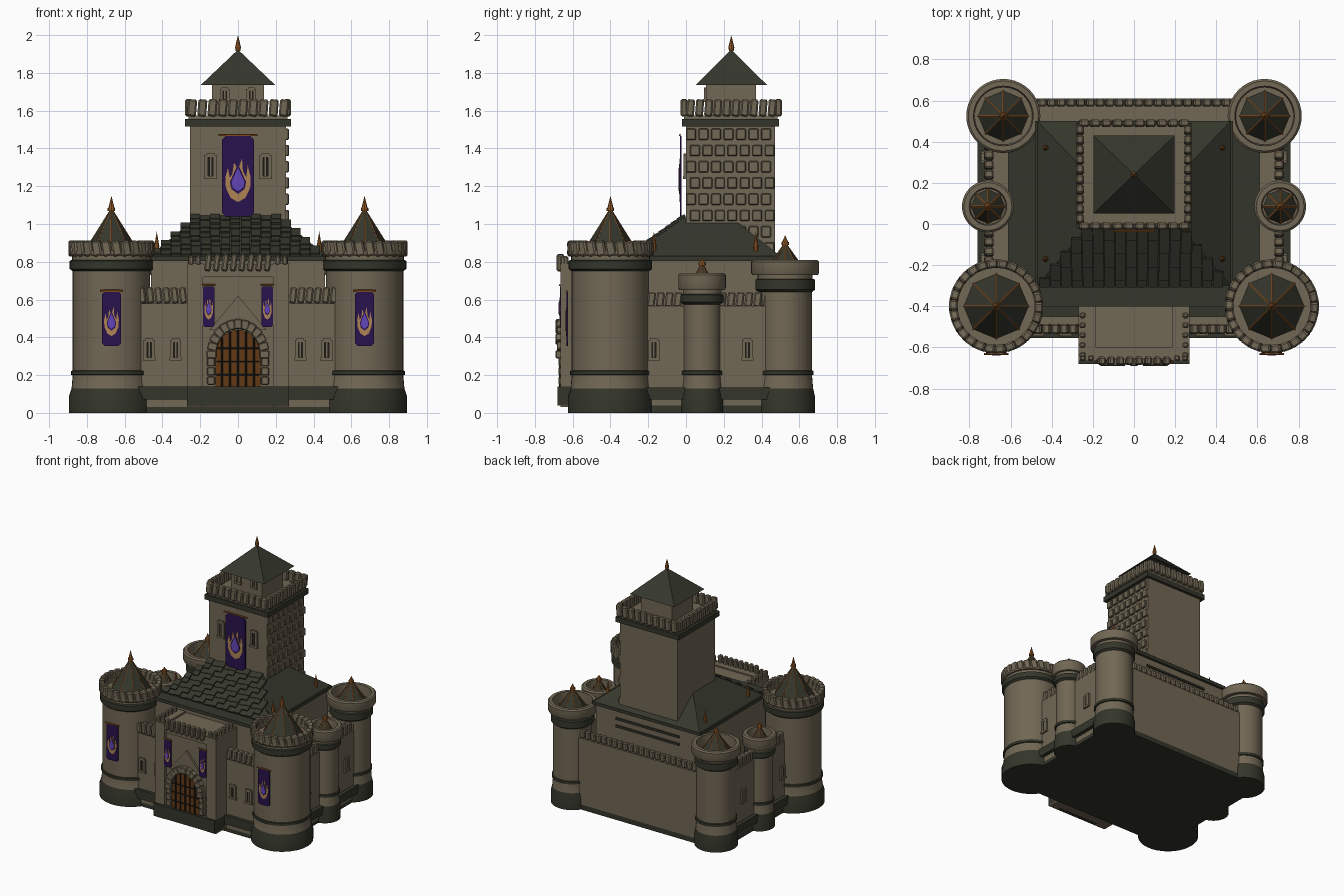
import bpy, bmesh, math
from mathutils import Matrix, Vector

if "Cube" in bpy.data.objects:
    bpy.data.objects.remove(bpy.data.objects["Cube"])

COLORS = {
    "stone": (0.165, 0.135, 0.088), "dark_stone": (0.034, 0.036, 0.023),
    "roof_slate": (0.036, 0.038, 0.025), "copper": (0.30, 0.10, 0.02),
    "wood": (0.12, 0.04, 0.008), "iron": (0.012, 0.011, 0.009),
    "purple_cloth": (0.022, 0.006, 0.075), "gold_thread": (0.42, 0.23, 0.09),
    "lavender": (0.12, 0.06, 0.48)}
NAMES = list(COLORS)
MATS = []
for n, c in COLORS.items():
    m = bpy.data.materials.new(n)
    m.diffuse_color = (*c, 1)
    m.use_nodes = True
    m.node_tree.nodes["Principled BSDF"].inputs["Base Color"].default_value = m.diffuse_color
    MATS.append(m)
I = Matrix.Identity(4)


def finish(bm, name, smooth=False):
    bmesh.ops.recalc_face_normals(bm, faces=bm.faces[:])
    me = bpy.data.meshes.new(name)
    bm.to_mesh(me)
    bm.free()
    for m in MATS:
        me.materials.append(m)
    ob = bpy.data.objects.new(name, me)
    bpy.context.collection.objects.link(ob)
    if smooth:
        bpy.ops.object.select_all(action='DESELECT')
        ob.select_set(True)
        bpy.context.view_layer.objects.active = ob
        bpy.ops.object.shade_smooth_by_angle(angle=math.radians(35))
    return ob


def box(bm, x0, x1, y0, y1, z0, z1, mat, M=I, bevel=0):
    T = Matrix.Translation(((x0+x1)/2, (y0+y1)/2, (z0+z1)/2)) @ Matrix.Diagonal((x1-x0, y1-y0, z1-z0, 1))
    vs = bmesh.ops.create_cube(bm, size=1, matrix=M @ T)["verts"]
    for f in {f for v in vs for f in v.link_faces}:
        f.material_index = NAMES.index(mat)
    if bevel:
        bmesh.ops.bevel(bm, geom=list({e for v in vs for e in v.link_edges}), offset=bevel,
                        segments=1, affect='EDGES', material=-1)


def cone(bm, x, y, z0, z1, r0, r1, seg, mat, spin=0):
    M = Matrix.Translation((x, y, (z0+z1)/2)) @ Matrix.Rotation(spin, 4, 'Z')
    vs = bmesh.ops.create_cone(bm, cap_ends=True, segments=seg, radius1=r0, radius2=r1, depth=z1-z0, matrix=M)["verts"]
    for f in {f for v in vs for f in v.link_faces}:
        f.material_index = NAMES.index(mat)


def rod(bm, a, b, r, mat):
    a, b = Vector(a), Vector(b)
    d = b - a
    M = Matrix.Translation((a+b)/2) @ d.to_track_quat('Z', 'Y').to_matrix().to_4x4()
    vs = bmesh.ops.create_cone(bm, cap_ends=True, segments=5, radius1=r, radius2=r, depth=d.length, matrix=M)["verts"]
    for f in {f for v in vs for f in v.link_faces}:
        f.material_index = NAMES.index(mat)


def plate(bm, pts, y0, y1, mat):
    """Flat outline in x,z made solid from y0 (front) to y1."""
    A = [bm.verts.new((x, y0, z)) for x, z in pts]
    B = [bm.verts.new((x, y1, z)) for x, z in pts]
    n = len(pts)
    fs = [bm.faces.new(A), bm.faces.new(B[::-1])]
    fs += [bm.faces.new((A[i], B[i], B[(i+1) % n], A[(i+1) % n])) for i in range(n)]
    for f in fs:
        f.material_index = NAMES.index(mat)


def frustum(bm, lo, hi, z0, z1, mat):
    """lo/hi are (x0,x1,y0,y1) rectangles."""
    q = lambda r, z: [bm.verts.new((r[a], r[b], z)) for a, b in ((0, 2), (1, 2), (1, 3), (0, 3))]
    A, B = q(lo, z0), q(hi, z1)
    fs = [bm.faces.new(A[::-1]), bm.faces.new(B)]
    fs += [bm.faces.new((A[i], A[(i+1) % 4], B[(i+1) % 4], B[i])) for i in range(4)]
    for f in fs:
        f.material_index = NAMES.index(mat)


def merlons(bm, p, q, n, depth, z0, z1, fill=0.86, tilt=0.12):
    """Row of slightly leaning battlement blocks from p to q."""
    p, q = Vector((*p, 0)), Vector((*q, 0))
    d = q - p
    w = d.length / n * fill
    for i in range(n):
        c = p + d * ((i + .5) / n)
        M = (Matrix.Translation((c.x, c.y, (z0+z1)/2)) @ Matrix.Rotation(math.atan2(d.y, d.x), 4, 'Z')
             @ Matrix.Rotation(tilt, 4, 'Y'))
        h = (z1 - z0) / 2
        box(bm, -w/2, w/2, -depth/2, depth/2, -h, h, "stone", M, 0.008)


def window(bm, x, y, z, w, h, rot=0):
    M = Matrix.Translation((x, y, z)) @ Matrix.Rotation(rot, 4, 'Z')
    for s in (-1, 1):
        box(bm, s*w/2-.009, s*w/2+.009, -.012, .01, -h/2, h/2, "stone", M)
    box(bm, -w/2, w/2, -.004, .01, -h/2, h/2, "iron", M)
    box(bm, -w/2-.012, w/2+.012, -.016, .01, -h/2-.008, -h/2+.008, "stone", M)
    box(bm, -w/2, w/2, -.012, .01, h/2-.012, h/2+.008, "stone", M)
    box(bm, -.004, .004, -.008, .01, -h/2, h/2, "stone", M)


# Round towers: x, y, body radius, base radius, crown radius, band z, crown z0, z1, cone radius, apex, tip
def round_tower(name, x, y, rb, rbase, rc, zb, zc, zt, rcone, apex, tip, blocks):
    prof = [(0, 0, 1), (rbase, 0, 1), (rbase, .085, 1), (rb+.006, .13, 0), (rb, .20, 1), (rb+.009, .202, 1),
            (rb+.009, .222, 1), (rb, .224, 0), (rb, zb, 1), (rb+.016, zb+.012, 1), (rb+.016, zc-.025, 1),
            (rb+.004, zc-.02, 0), (rb+.004, zc, 0), (rc-.006, zc, 0), (rc, zc+.012, 0)]
    prof += [(rc-.005, zc+.03, 0), (rc-.04, zc+.03, 0)] if blocks else [(rc, zt-.01, 0), (rc-.01, zt, 0), (rc-.035, zt, 0)]
    prof += [(rc-.04, zc, 0), (0, zc, 0)]
    bm = bmesh.new()
    N = 40
    rings = [[bm.verts.new((x+r*math.cos(2*math.pi*k/N), y+r*math.sin(2*math.pi*k/N), z)) for k in range(N)]
             if r else [bm.verts.new((x, y, z))] for r, z, _ in prof]
    for j in range(len(prof)-1):
        for k in range(N):
            l = (k+1) % N
            a, b = rings[j], rings[j+1]
            vs = [a[k], a[l], b[l], b[k]] if len(a) > 1 and len(b) > 1 else (
                [a[0], b[l], b[k]] if len(a) == 1 else [a[k], a[l], b[0]])
            bm.faces.new(vs).material_index = prof[j][2]
    finish(bm, name, True)
    if blocks:
        bm = bmesh.new()
        for k in range(blocks):
            a = 2*math.pi*k/blocks
            M = (Matrix.Translation((x, y, 0)) @ Matrix.Rotation(a, 4, 'Z')
                 @ Matrix.Translation((rc-.022, 0, (zc+zt)/2)) @ Matrix.Rotation(.2, 4, 'X'))
            w, h = math.pi*rc/blocks*.9, (zt-zc)/2
            box(bm, -.02, .022, -w, w, -h, h, "stone", M, .008)
        finish(bm, name + "_battlements")
    # spire with copper ribs and finial
    bm = bmesh.new()
    z0 = zc - .005
    cone(bm, x, y, z0, apex, rcone, .004, 8, "roof_slate")
    for k in range(8):
        a = math.pi*k/4
        rod(bm, (x+rcone*math.cos(a), y+rcone*math.sin(a), z0), (x, y, apex), .004, "copper")
    cone(bm, x, y, apex-.01, apex+.005, .02, .02, 8, "copper")
    cone(bm, x, y, apex+.005, tip, .016, 0, 8, "copper")
    finish(bm, name + "_spire")


for s, side in ((-1, "left"), (1, "right")):
    round_tower(f"front_{side}_tower", s*.67, -.40, .205, .226, .228, .75, .83, .91, .16, 1.08, 1.15, 26)
    round_tower(f"back_{side}_tower", s*.635, .525, .142, .158, .18, .64, .73, .81, .125, .90, .94, 0)
    round_tower(f"middle_{side}_tower", s*.71, .085, .098, .112, .126, .575, .65, .74, .085, .79, .82, 0)

# Outer curtain walls with plinth and battlements
bm = bmesh.new()
box(bm, -.73, .73, -.53, .61, 0, .04, "dark_stone")
box(bm, -.70, .70, -.53, -.45, .03, .58, "stone")
box(bm, -.70, .70, .50, .61, .03, .57, "stone")
for s in (-1, 1):
    a, b = sorted((s*.61, s*.73))
    box(bm, a, b, -.45, .55, .03, .565, "stone")
    a, b = sorted((s*.70, s*.76))
    box(bm, a, b, -.45, .5, .07, .135, "dark_stone")
    merlons(bm, (s*.705, -.3), (s*.705, .45), 16, .045, .56, .64)
    merlons(bm, (s*.27, -.51), (s*.53, -.51), 6, .05, .58, .665)
    for x in (.33, .47):
        window(bm, s*x, -.53, .335, .04, .10)
    for y in (-.17, .325):
        window(bm, s*.73, y, .335, .04, .10, s*math.pi/2)
box(bm, -.55, .55, -.555, -.5, .07, .14, "dark_stone")
merlons(bm, (-.52, .59), (.52, .59), 22, .04, .57, .63)
finish(bm, "curtain_walls")

# Keep body and hipped roof
bm = bmesh.new()
box(bm, -.46, .46, -.39, .48, .03, .81, "stone")
for z in (.68, .74):
    box(bm, -.28, .28, .47, .492, z-.008, z+.008, "dark_stone")
finish(bm, "keep")
bm = bmesh.new()
box(bm, -.48, .48, -.40, .50, .805, .83, "roof_slate")
frustum(bm, (-.47, .47, -.30, .50), (-.22, .22, -.01, .24), .83, 1.035, "roof_slate")
finish(bm, "keep_roof")
bm = bmesh.new()
ROWS = 9
tilt = Matrix.Rotation(math.atan2(.205, .29) - .12, 4, 'X')
for r in range(ROWS):
    t = (r + .5) / ROWS
    half = .46 - .23*t
    n = round(half*2/.052)
    w = 2*half/n
    for i in range(n):
        x = -half + (i+.5)*w + (.25*w if r % 2 else -.25*w)
        M = Matrix.Translation((x, -.30+.29*t, .842+.205*t - .006*(i % 2))) @ tilt
        box(bm, -w*.47, w*.47, -.024, .024, -.006, .006, "roof_slate", M)
finish(bm, "roof_shingles")
bm = bmesh.new()
for x in (-.43, .43):
    for y in (-.17, .37):
        cone(bm, x, y, .84, .88, .012, .012, 8, "copper")
        cone(bm, x, y, .88, .96, .014, 0, 8, "copper")
finish(bm, "roof_finials")

# Great square tower
bm = bmesh.new()
box(bm, -.255, .255, 0, .47, .8, 1.53, "stone")
box(bm, -.28, .28, -.022, .492, 1.515, 1.555, "dark_stone")
box(bm, -.262, .262, -.01, .485, 1.55, 1.575, "stone")
for a, b in (((-.27, -.01), (.27, -.01)), ((-.27, .49), (.27, .49)), ((-.262, 0), (-.262, .48)), ((.262, 0), (.262, .48))):
    merlons(bm, a, b, 10, .036, 1.57, 1.66, .88, .08)
for s in (-1, 1):
    window(bm, s*.145, 0, 1.305, .045, .12)
    window(bm, s*.07, .107, 1.685, .035, .06)
box(bm, -.137, .137, .107, .37, 1.57, 1.75, "stone")
finish(bm, "great_tower")
bm = bmesh.new()
for r in range(8):
    z = 1.475 - r*.086
    for i in range(7):
        y = .035 + i*.066 + (.012 if r % 2 else -.008)
        box(bm, .25, .27, y-.026, y+.026, z-.03, z+.03, "stone", I, .005)
finish(bm, "great_tower_stonework")
bm = bmesh.new()
frustum(bm, (-.198, .198, .05, .43), (-.003, .003, .237, .243), 1.735, 1.92, "roof_slate")
cone(bm, 0, .24, 1.915, 1.935, .012, .016, 8, "copper")
cone(bm, 0, .24, 1.935, 2.0, .016, 0, 8, "copper")
finish(bm, "great_tower_roof")

# Gatehouse
bm = bmesh.new()
box(bm, -.26, .26, -.64, -.39, .03, .775, "stone")
box(bm, -.27, .27, -.68, -.50, .04, .14, "dark_stone")
for s in (-1, 1):
    a, b = sorted((s*.185, s*.27))
    box(bm, a, b, -.665, -.40, .03, .79, "stone")
    merlons(bm, (s*.25, -.66), (s*.25, -.42), 5, .03, .78, .83, .6, 0)
    merlons(bm, (s*.19, -.652), (s*.268, -.652), 2, .03, .78, .83, .75, 0)
box(bm, -.185, .185, -.66, -.60, .72, .785, "stone")
merlons(bm, (-.18, -.665), (.18, -.665), 8, .04, .75, .84, .7)
plate(bm, [(-.15, .44), (.15, .44), (0, .62)], -.655, -.635, "stone")
finish(bm, "gatehouse")

# Arched door with iron grille and blocky arch stones
bm = bmesh.new()
arch = [(.12*math.cos(math.pi*k/14), .30+.14*math.sin(math.pi*k/14)) for k in range(15)]
plate(bm, [(-.12, .13), (.12, .13)] + arch, -.663, -.63, "wood")
for k in range(-2, 3):
    x = k*.042
    rod(bm, (x, -.667, .14), (x, -.667, .30+.14*math.sqrt(1-(x/.12)**2)), .005, "iron")
for z in (.20, .27, .34):
    rod(bm, (-.115, -.667, z), (.115, -.667, z), .005, "iron")
finish(bm, "gate_door")
bm = bmesh.new()
for k in range(13):
    a = math.pi*k/12
    M = (Matrix.Translation((.14*math.cos(a), -.66, .31+.16*math.sin(a))) @ Matrix.Rotation(-a, 4, 'Y'))
    box(bm, -.026, .026, -.03 + .006*(k % 2), .02, -.021, .021, "stone", M, .005)
for s in (-1, 1):
    for z in (.17, .22, .27):
        box(bm, s*.143-.02, s*.143+.02, -.675, -.63, z-.022, z+.022, "stone", I, .004)
finish(bm, "gate_arch_stones")


# Banners: cloth with a flame emblem and a copper rod
def banner(name, x, y, z0, z1, w):
    bm = bmesh.new()
    h, c = w*.25, (z0+z1)/2 - (z1-z0)*.10
    plate(bm, [(x-w+h, z0), (x+w-h, z0), (x+w, z0+h), (x+w, z1-h), (x+w-h, z1), (x-w+h, z1), (x-w, z1-h), (x-w, z0+h)],
          y, y+.008, "purple_cloth")
    k = (z1-z0)
    shape = lambda pts, sx, sz, dz: [(x+a*w*sx, c+dz*k+b*k*sz) for a, b in pts]
    flame = [(0, -.26), (.45, -.2), (.75, -.05), (.78, .1), (.6, .28), (.5, .1), (.3, .2), (.25, .38), (0, .22),
             (-.25, .32), (-.35, .15), (-.5, .1), (-.62, .24), (-.78, .1), (-.75, -.05), (-.45, -.2)]
    drop = [(0, -.2), (.4, -.12), (.5, 0), (.3, .12), (0, .3), (-.3, .12), (-.5, 0), (-.4, -.12)]
    plate(bm, shape(flame, 1, .85, 0), y-.003, y, "gold_thread")
    plate(bm, shape(drop, 1.0, .75, .03), y-.005, y-.003, "purple_cloth")
    plate(bm, shape(drop, .8, .58, .03), y-.007, y-.005, "lavender")
    rod(bm, (x-w*1.2, y, z1+.006), (x+w*1.2, y, z1+.006), .006, "copper")
    finish(bm, name)


banner("great_tower_banner", 0, -.032, 1.04, 1.465, .086)
for s, side in ((-1, "left"), (1, "right")):
    banner(f"{side}_tower_banner", s*.67, -.632, .355, .64, .05)
    banner(f"{side}_gate_banner", s*.155, -.668, .455, .67, .03)
